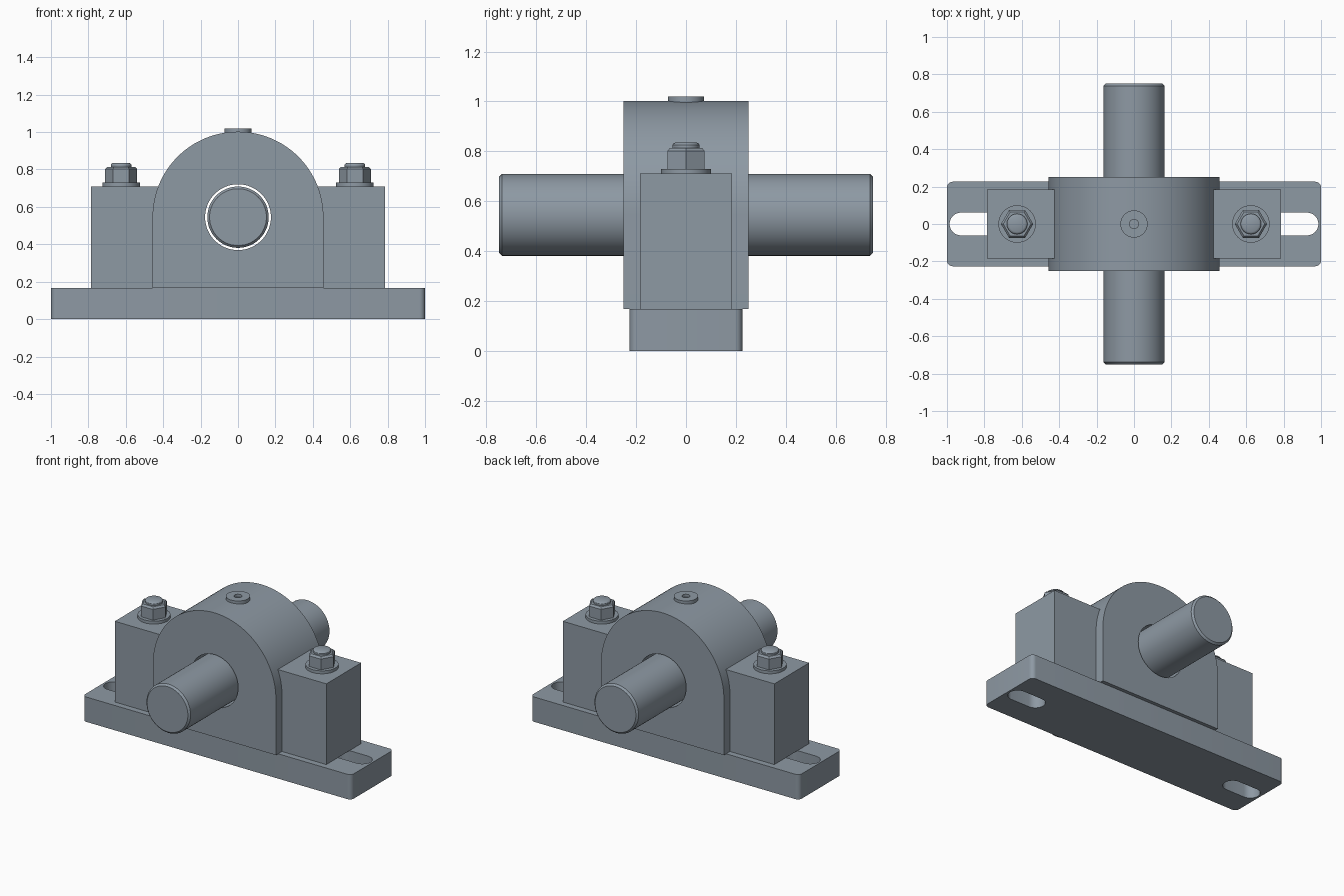
import bpy, bmesh, math
from mathutils import Matrix

cube = bpy.data.objects.get("Cube")
if cube:
    bpy.data.objects.remove(cube, do_unlink=True)

steel = bpy.data.materials.new("blue_grey_steel")
steel.use_nodes = True
colour = (0.27, 0.32, 0.37, 1)
steel.diffuse_color = colour
steel.node_tree.nodes["Principled BSDF"].inputs["Base Color"].default_value = colour


def finish(name, bm, smooth=True):
    bmesh.ops.recalc_face_normals(bm, faces=bm.faces)
    mesh = bpy.data.meshes.new(name)
    bm.to_mesh(mesh)
    bm.free()
    mesh.materials.append(steel)
    ob = bpy.data.objects.new(name, mesh)
    bpy.context.collection.objects.link(ob)
    if smooth:
        shade(ob)
    return ob


def shade(ob):
    bpy.ops.object.select_all(action='DESELECT')
    ob.select_set(True)
    bpy.context.view_layer.objects.active = ob
    bpy.ops.object.shade_smooth_by_angle(angle=math.radians(30))


def arc(cx, cy, r, start, end, steps):
    """Points of an arc, angles in degrees."""
    angles = [math.radians(start + (end - start) * i / steps) for i in range(steps + 1)]
    return [(cx + r * math.cos(a), cy + r * math.sin(a)) for a in angles]


def prism(name, outline, low, high, along_y=False):
    """Extrude a closed outline along z, or along y for an x-z outline."""
    bm = bmesh.new()
    place = (lambda p: (p[0], low, p[1])) if along_y else (lambda p: (p[0], p[1], low))
    face = bm.faces.new([bm.verts.new(place(p)) for p in outline])
    new = bmesh.ops.extrude_face_region(bm, geom=[face])["geom"]
    d = high - low
    bmesh.ops.translate(bm, verts=[v for v in new if isinstance(v, bmesh.types.BMVert)],
                        vec=(0, d, 0) if along_y else (0, 0, d))
    return finish(name, bm)


def turned(name, profile, sides, matrix, smooth=True):
    """Stack rings of (radius, height) into a capped solid."""
    bm = bmesh.new()
    rings = []
    for r, z in profile:
        rings.append([bm.verts.new((r * math.cos(a), r * math.sin(a), z))
                      for a in (math.tau * i / sides for i in range(sides))])
    for a, b in zip(rings, rings[1:]):
        for i in range(sides):
            j = (i + 1) % sides
            bm.faces.new((a[i], a[j], b[j], b[i]))
    bm.faces.new(rings[0])
    bm.faces.new(rings[-1])
    bm.transform(matrix)
    return finish(name, bm, smooth)


def cut(ob, cutter):
    mod = ob.modifiers.new("cut", 'BOOLEAN')
    mod.operation, mod.solver, mod.object = 'DIFFERENCE', 'EXACT', cutter
    bpy.context.view_layer.objects.active = ob
    bpy.ops.object.modifier_apply(modifier=mod.name)
    bpy.data.objects.remove(cutter, do_unlink=True)
    shade(ob)


AXIS_Z = 0.545
BASE_TOP = 0.167
BLOCK_TOP = 0.71
along_shaft = Matrix.Translation((0, 0, AXIS_Z)) @ Matrix.Rotation(math.pi / 2, 4, 'X')

# Base plate with rounded corners and a mounting slot at each end
c = 0.03
corners = [(1, 1, 0), (-1, 1, 90), (-1, -1, 180), (1, -1, 270)]
outline = [p for sx, sy, a in corners
           for p in arc(sx * (1 - c), sy * (0.226 - c), c, a, a + 90, 8)]
base = prism("base_plate", outline, 0, BASE_TOP)
for s in (-1, 1):
    w = 0.061
    slot = arc(s * 0.855 + 0.07, 0, w, -90, 90, 16) + arc(s * 0.855 - 0.07, 0, w, 90, 270, 16)
    cut(base, prism("slot_cutter", slot, -0.1, 0.3))

# Arched bearing housing with a bore slightly wider than the shaft
R = 0.457
arch = [(-R, BASE_TOP), (R, BASE_TOP)] + arc(0, AXIS_Z, R, 0, 180, 64)
housing = prism("bearing_housing", arch, -0.25, 0.25, along_y=True)
cut(housing, turned("bore_cutter", [(0.176, -0.4), (0.176, 0.4)], 64, along_shaft))

# Shaft with chamfered ends
turned("shaft", [(0.152, -0.75), (0.164, -0.738), (0.164, 0.738), (0.152, 0.75)], 64, along_shaft)

# Lubrication cap on the crown with a small central hole
cap = turned("oil_cap", [(0.073, 0.97), (0.073, 1.02)], 48, Matrix())
cut(cap, turned("oil_hole_cutter", [(0.025, 0.99), (0.025, 1.1)], 24, Matrix()))

# Clamping shoulders, each with washer, nut and stud
for side, s in (("left", 1), ("right", -1)):
    x0, x1 = sorted((s * 0.42, s * 0.787))
    shoulder = [(x0, -0.185), (x1, -0.185), (x1, 0.185), (x0, 0.185)]
    # The inner wall of the block follows the housing so that the bore stays clear
    prism(side + "_shoulder", shoulder, BASE_TOP, BLOCK_TOP)
    spot = Matrix.Translation((s * 0.625, 0, BLOCK_TOP))
    turned(side + "_washer", [(0.1, 0), (0.1, 0.02)], 48, spot)
    turned(side + "_nut", [(0.086, 0.02), (0.086, 0.092), (0.074, 0.104)], 6, spot, smooth=False)
    turned(side + "_stud", [(0.055, 0.05), (0.055, 0.115), (0.051, 0.121), (0.043, 0.125)], 32, spot)
